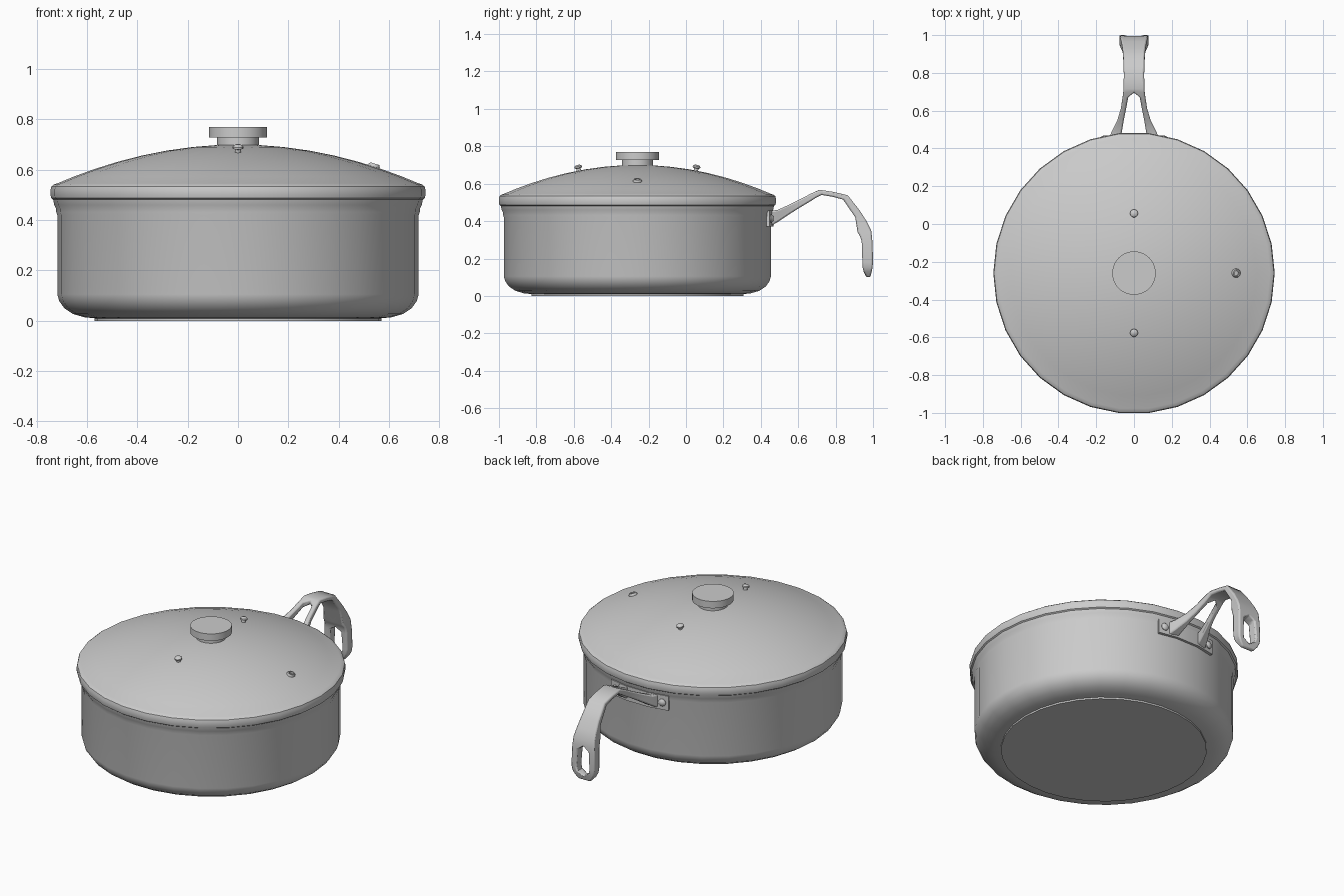
import bpy, bmesh
from math import sin, cos, pi, radians
from mathutils import Vector

CY = -0.26  # pot axis in y


def finish(name, bm, angle=35):
    bmesh.ops.recalc_face_normals(bm, faces=bm.faces)
    me = bpy.data.meshes.new(name)
    bm.to_mesh(me)
    bm.free()
    ob = bpy.data.objects.new(name, me)
    bpy.context.collection.objects.link(ob)
    bpy.ops.object.select_all(action='DESELECT')
    ob.select_set(True)
    bpy.context.view_layer.objects.active = ob
    bpy.ops.object.shade_smooth_by_angle(angle=radians(angle))
    return ob


def lathe(name, profile, n, loc=(0, CY, 0), axis=(0, 0, 1), closed=False):
    """Revolve (radius, height) points; radius 0 becomes a pole."""
    bm = bmesh.new()
    rings = []
    for r, z in profile:
        if r == 0:
            rings.append([bm.verts.new((0, 0, z))] * n)
        else:
            rings.append([bm.verts.new((r * cos(2 * pi * k / n), r * sin(2 * pi * k / n), z))
                          for k in range(n)])
    pairs = list(zip(rings, rings[1:]))
    if closed:
        pairs.append((rings[-1], rings[0]))
    for a, b in pairs:
        for k in range(n):
            j = (k + 1) % n
            bm.faces.new(list(dict.fromkeys((a[k], a[j], b[j], b[k]))))
    ob = finish(name, bm)
    ob.location = loc
    ob.rotation_euler = Vector(axis).to_track_quat('Z', 'Y').to_euler()
    return ob


def dome(r):
    return 0.70 - 0.155 * (r / 0.72) ** 2


# Pot body with base disc, rounded foot, flared lip and inner wall
lathe("pot_body", [(0, 0), (0.57, 0), (0.57, 0.01), (0.61, 0.014), (0.655, 0.027), (0.69, 0.05),
                   (0.71, 0.078), (0.718, 0.105), (0.718, 0.42), (0.722, 0.432), (0.722, 0.445),
                   (0.73, 0.46), (0.735, 0.485), (0.71, 0.485), (0.70, 0.43), (0.70, 0.11),
                   (0.65, 0.04), (0, 0.03)], 30)

# Lid: rolled rim and shallow dome with an underside
radii = [0.72, 0.65, 0.57, 0.48, 0.38, 0.28, 0.18, 0.09]
lathe("lid", [(0, 0.685)] + [(r, dome(r) - 0.015) for r in reversed(radii[1:])]
      + [(0.70, 0.52), (0.70, 0.482), (0.732, 0.48), (0.742, 0.487), (0.745, 0.5), (0.745, 0.52),
         (0.741, 0.534), (0.73, 0.542)]
      + [(r, dome(r)) for r in radii] + [(0, 0.70)], 30)

# Lid knob
lathe("lid_knob", [(0, 0.68), (0.083, 0.68), (0.083, 0.728), (0.115, 0.728),
                   (0.115, 0.77), (0, 0.77)], 40)

# Lid rivets on either side of the knob
for i, s in enumerate((-1, 1)):
    r = 0.313
    lathe(f"lid_rivet_{i + 1}", [(0, -0.01), (0.012, -0.01), (0.012, 0.011), (0.021, 0.014),
                                 (0.021, 0.022), (0.013, 0.029), (0, 0.031)], 14,
          (0, CY + s * r, dome(r)), (0, s * 0.19, 1))

# Steam vent ring
lathe("steam_vent", [(0.013, -0.01), (0.024, -0.01), (0.024, 0.004), (0.019, 0.012),
                     (0.013, 0.012)], 14, (0.54, CY, dome(0.54)), (0.32, 0, 1), closed=True)

# Curved bracket strip wrapping the back wall
bm = bmesh.new()
cols = []
for a in (-15.3, -6, 6, 15.3):
    t = radians(a)
    cols.append([bm.verts.new((r * sin(t), CY + r * cos(t), z))
                 for r, z in ((0.708, 0.37), (0.733, 0.37), (0.733, 0.458), (0.708, 0.458))])
for a, b in zip(cols, cols[1:]):
    for k in range(4):
        bm.faces.new((a[k], a[(k + 1) % 4], b[(k + 1) % 4], b[k]))
bm.faces.new(cols[0])
bm.faces.new(cols[-1])
finish("handle_bracket", bm)

# Bracket rivets
for i, s in enumerate((-1, 1)):
    t = radians(12.4) * s
    d = Vector((sin(t), cos(t), 0))
    lathe(f"bracket_rivet_{i + 1}", [(0, -0.01), (0.022, -0.01), (0.022, 0.004), (0.014, 0.012),
                                     (0, 0.015)], 14, d * 0.731 + Vector((0, CY, 0.414)), d)

# Handle half: outer y, z, inner y, z, opening half width, half width
stations = [
    (0.455, 0.455, 0.455, 0.375, 0.070, 0.132), (0.49, 0.46, 0.49, 0.395, 0.064, 0.118),
    (0.55, 0.487, 0.55, 0.435, 0.054, 0.088), (0.61, 0.517, 0.61, 0.473, 0.042, 0.070),
    (0.67, 0.548, 0.675, 0.512, 0.030, 0.060), (0.695, 0.559, 0.70, 0.528, 0, 0.057),
    (0.715, 0.567, 0.725, 0.54, 0, 0.055), (0.79, 0.556, 0.785, 0.53, 0, 0.054),
    (0.865, 0.538, 0.84, 0.515, 0, 0.055), (0.93, 0.455, 0.905, 0.42, 0, 0.060),
    (0.965, 0.40, 0.917, 0.34, 0, 0.066), (0.99, 0.35, 0.93, 0.32, 0, 0.072),
    (0.995, 0.31, 0.937, 0.30, 0, 0.074), (0.997, 0.285, 0.94, 0.28, 0.036, 0.076),
    (1.0, 0.18, 0.943, 0.18, 0.043, 0.078), (0.997, 0.15, 0.945, 0.15, 0.036, 0.074),
    (0.993, 0.13, 0.95, 0.13, 0, 0.064), (0.985, 0.10, 0.965, 0.10, 0, 0.040)]
bm = bmesh.new()
rings = [[bm.verts.new(p) for p in ((h, yo, zo), (w, yo, zo), (w, yi, zi), (h, yi, zi))]
         for yo, zo, yi, zi, h, w in stations]
for a, b in zip(rings, rings[1:]):
    for k in range(4):
        quad = (a[k], a[(k + 1) % 4], b[(k + 1) % 4], b[k])
        if any(v.co.x > 0 for v in quad):
            bm.faces.new(quad)
bm.faces.new(rings[0])
bm.faces.new(rings[-1])
handle = finish("handle", bm, 40)
mirror = handle.modifiers.new("mirror", 'MIRROR')
mirror.use_clip = True
bevel = handle.modifiers.new("bevel", 'BEVEL')
bevel.width = 0.008
bevel.segments = 2
bevel.limit_method = 'ANGLE'
bevel.angle_limit = radians(50)
